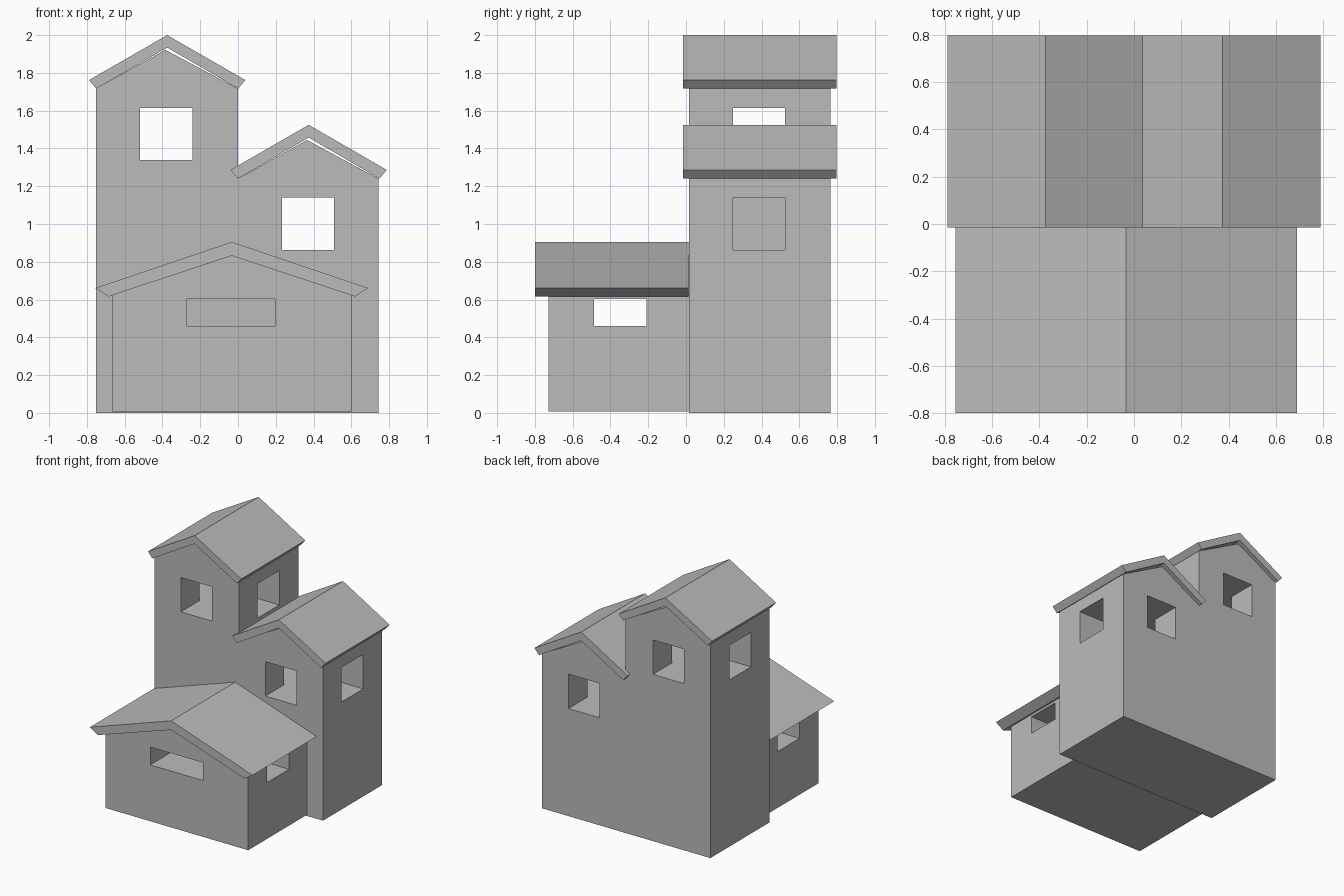
import bpy
import bmesh

default = bpy.data.objects.get("Cube")
if default:
    bpy.data.objects.remove(default, do_unlink=True)

# One plain grey for walls and roofs
grey = bpy.data.materials.new("plain grey")
grey.use_nodes = True
grey.diffuse_color = (0.5, 0.5, 0.5, 1)
grey.node_tree.nodes["Principled BSDF"].inputs["Base Color"].default_value = (0.5, 0.5, 0.5, 1)


def prism(name, profile, y0, y1):
    """Extrude an x-z profile along y."""
    bm = bmesh.new()
    face = bm.faces.new([bm.verts.new((x, y0, z)) for x, z in profile])
    side = bmesh.ops.extrude_face_region(bm, geom=[face])["geom"]
    moved = [v for v in side if isinstance(v, bmesh.types.BMVert)]
    bmesh.ops.translate(bm, verts=moved, vec=(0, y1 - y0, 0))
    bmesh.ops.recalc_face_normals(bm, faces=bm.faces)
    mesh = bpy.data.meshes.new(name)
    bm.to_mesh(mesh)
    bm.free()
    mesh.materials.append(grey)
    obj = bpy.data.objects.new(name, mesh)
    bpy.context.collection.objects.link(obj)
    return obj


def block(name, x, y, z):
    return prism(name, [(x[0], z[0]), (x[1], z[0]), (x[1], z[1]), (x[0], z[1])], *y)


def cut(obj, cutters):
    """Cut window tunnels, bake the result and drop the cutters."""
    for cutter in cutters:
        cutter.hide_render = True
        mod = obj.modifiers.new("window", "BOOLEAN")
        mod.operation = "DIFFERENCE"
        mod.solver = "EXACT"
        mod.object = cutter
    graph = bpy.context.evaluated_depsgraph_get()
    graph.update()
    mesh = bpy.data.meshes.new_from_object(obj.evaluated_get(graph))
    obj.modifiers.clear()
    obj.data = mesh
    for cutter in cutters:
        bpy.data.objects.remove(cutter, do_unlink=True)


def house(name, x, y, base, eave, peak, win_x, win_y, win_z):
    """Gabled solid with two crossing window tunnels."""
    walls = prism(name + "_walls", [(x[0], base), (x[1], base), (x[1], eave), peak, (x[0], eave)], *y)
    along = block("tunnel_along", win_x, (y[0] - 0.1, y[1] + 0.1), win_z)
    across = block("tunnel_across", (x[0] - 0.1, x[1] + 0.1), win_y, win_z)
    cut(walls, [along, across])


def roof(name, mid, top, under, outer, inner, y):
    """Bent slab; outer and inner give (half width, height) of the eave edges."""
    prism(name + "_roof", [
        (mid - outer[0], outer[1]), (mid - inner[0], inner[1]), (mid, under),
        (mid + inner[0], inner[1]), (mid + outer[0], outer[1]), (mid, top)], *y)


# Tall tower
house("tower", (-0.752, 0), (0.015, 0.765), 0, 1.717, (-0.385, 1.922),
      (-0.518, -0.242), (0.25, 0.525), (1.338, 1.614))
roof("tower", -0.375, 2.0, 1.934, (0.414, 1.762), (0.376, 1.717), (-0.015, 0.797))

# Middle house
house("middle_house", (0, 0.744), (0.015, 0.765), 0, 1.24, (0.365, 1.445),
      (0.232, 0.508), (0.25, 0.525), (0.863, 1.139))
roof("middle_house", 0.374, 1.525, 1.458, (0.414, 1.286), (0.374, 1.24), (-0.015, 0.797))

# Low front house
house("front_house", (-0.667, 0.6), (-0.727, 0.015), 0.008, 0.623, (-0.033, 0.832),
      (-0.27, 0.197), (-0.488, -0.21), (0.46, 0.603))
roof("front_house", -0.033, 0.905, 0.832, (0.722, 0.661), (0.652, 0.616), (-0.8, 0.013))
